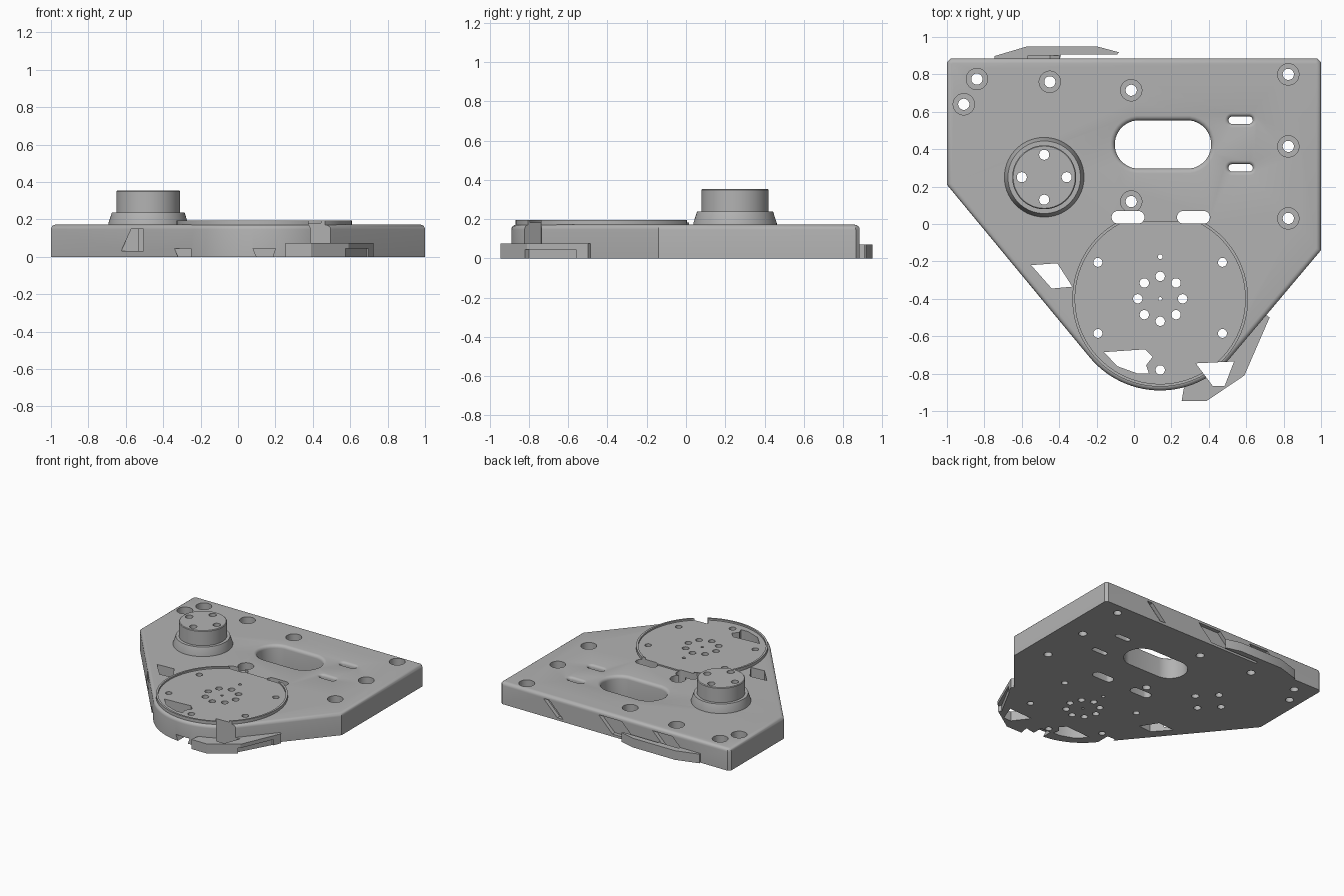
import bpy, bmesh, math
from mathutils import Vector

if "Cube" in bpy.data.objects:
    bpy.data.objects.remove(bpy.data.objects["Cube"])

grey = bpy.data.materials.new("grey plastic")
grey.diffuse_color = (0.45, 0.45, 0.45, 1)
grey.use_nodes = True
grey.node_tree.nodes["Principled BSDF"].inputs["Base Color"].default_value = grey.diffuse_color
scene_col = bpy.context.scene.collection
cutters = bpy.data.collections.new("cutters")
scene_col.children.link(cutters)
parts = []
DX, DY = 0.14, -0.40      # turntable centre
KX, KY = -0.48, 0.25      # knob centre
TOP = 0.172               # plate thickness


def loft(name, loops, cut=True, round_top=0):
    """Closed solid through a list of equal-length 3D loops."""
    bm = bmesh.new()
    rings = [[bm.verts.new(p) for p in loop] for loop in loops]
    n = len(rings[0])
    for a, b in zip(rings, rings[1:]):
        for i in range(n):
            j = (i + 1) % n
            bm.faces.new((a[i], a[j], b[j], b[i]))
    bm.faces.new(rings[0][::-1])
    lid = bm.faces.new(rings[-1])
    bmesh.ops.recalc_face_normals(bm, faces=bm.faces)
    if round_top:
        bmesh.ops.bevel(bm, geom=list(lid.edges), offset=round_top,
                        segments=4, profile=0.5, affect='EDGES')
    me = bpy.data.meshes.new(name)
    bm.to_mesh(me)
    bm.free()
    me.materials.append(grey)
    ob = bpy.data.objects.new(name, me)
    (cutters if cut else scene_col).objects.link(ob)
    ob.hide_render = cut
    if not cut:
        parts.append(ob)
    return ob


def stadium(cx, cy, r, half=0.0, seg=32):
    """Circle, or a long slot along x when half > 0."""
    pts = []
    for i in range(seg):
        a = 2 * math.pi * (i + 0.5) / seg
        pts.append((cx + r * math.cos(a) + math.copysign(half, math.cos(a)),
                    cy + r * math.sin(a)))
    return pts


def at(pts, z):
    return [(x, y, z) for x, y in pts]


def flat(name, pts, z0, z1, **kw):
    return loft(name, [at(pts, z0), at(pts, z1)], **kw)


def along_y(name, pts, y0, y1):
    return loft(name, [[(x, y, z) for x, z in pts] for y in (y0, y1)])


def hole(x, y, r, z0=-0.1, z1=0.5, seg=24):
    flat("hole", stadium(x, y, r, seg=seg), z0, z1)


def soft_slot(cx, cy, r, half, f):
    """Through slot with a rounded upper lip."""
    loops = [at(stadium(cx, cy, r, half), -0.1)]
    for i in range(5):
        a = math.pi / 2 * i / 4
        loops.append(at(stadium(cx, cy, r + f * (1 - math.cos(a)), half),
                        TOP - f + f * math.sin(a)))
    loops.append(at(stadium(cx, cy, r + f, half), 0.3))
    loft("slot", loops)


def tangent_angle(px, py, r, side):
    d = Vector((px - DX, py - DY))
    return math.atan2(d.y, d.x) + side * math.acos(r / d.length)


# base plate: straight sides running tangent into a round nose
R = 0.49
a0 = tangent_angle(-1, 0.21, R, 1) % (2 * math.pi)
a1 = tangent_angle(1, -0.14, R, -1) % (2 * math.pi)
outline = [(0.98, 0.885), (-0.98, 0.885), (-1, 0.865), (-1, 0.21)]
for i in range(29):
    a = a0 + (a1 - a0) * i / 28
    outline.append((DX + R * math.cos(a), DY + R * math.sin(a)))
outline += [(1, -0.14), (1, 0.865)]
flat("base_plate", outline, 0, TOP, cut=False, round_top=0.025)

# turntable disc with thin raised rim and a flat rear edge
disc = [(x, min(y, 0.015)) for x, y in stadium(DX, DY, 0.47, seg=72)]
flat("turntable_disc", disc, 0.15, 0.195, cut=False)
flat("disc_recess", stadium(DX, DY, 0.455, seg=72), 0.182, 0.25)

# stepped round knob
knob = [(0.213, 0.15), (0.213, 0.18), (0.194, 0.238), (0.171, 0.238),
        (0.171, 0.35), (0.166, 0.355)]
loft("knob", [at(stadium(KX, KY, r, seg=64), z) for r, z in knob], cut=False)

# outer front hook and rear blade
hook = [(0.255, -0.945), (0.39, -0.945), (0.59, -0.81), (0.725, -0.5),
        (0.69, -0.47), (0.45, -0.72), (0.28, -0.80)]
flat("front_hook", hook, 0, 0.075, cut=False)
blade = [(-0.745, 0.87), (-0.745, 0.898), (-0.57, 0.95), (-0.20, 0.95),
         (-0.08, 0.918), (-0.09, 0.907), (-0.39, 0.907), (-0.40, 0.87)]
flat("rear_blade", blade, 0, 0.072, cut=False)

# counterbored screw holes
for x, y in [(-0.84, 0.775), (-0.91, 0.64), (-0.45, 0.76), (-0.015, 0.715),
             (-0.015, 0.12), (0.825, 0.80), (0.825, 0.415), (0.825, 0.03)]:
    hole(x, y, 0.03)
    hole(x, y, 0.057, TOP - 0.06, 0.3, 32)

# knob holes and turntable hole pattern
for i in range(4):
    a = math.pi / 2 * i
    hole(KX + 0.12 * math.cos(a), KY + 0.12 * math.sin(a), 0.027)
for i in range(8):
    a = math.pi / 4 * i
    hole(DX + 0.12 * math.cos(a), DY + 0.12 * math.sin(a), 0.025)
for sx in (-1, 1):
    for y in (-0.205, -0.585):
        hole(DX + sx * 0.333, y, 0.024)
hole(DX, -0.78, 0.025)
hole(DX, -0.175, 0.013, seg=16)
hole(DX, DY, 0.01, seg=12)

# long openings
soft_slot(0.155, 0.425, 0.13, 0.128, 0.025)
for y in (0.555, 0.3):
    soft_slot(0.57, y, 0.02, 0.045, 0.02)
for x in (-0.032, 0.318):
    flat("slot", stadium(x, 0.036, 0.034, 0.054), -0.1, 0.5)

# angular openings through the plate
for pts in ([(-0.55, -0.22), (-0.41, -0.21), (-0.33, -0.335), (-0.44, -0.345)],
            [(-0.16, -0.685), (0.06, -0.67), (0.10, -0.71), (0.065, -0.755),
             (0.08, -0.80), (0.02, -0.80), (-0.09, -0.76)],
            [(0.33, -0.745), (0.535, -0.735), (0.485, -0.865), (0.42, -0.865)]):
    flat("angular_opening", pts, -0.1, 0.5)

# notches in the sides
along_y("notch", [(-0.625, 0.03), (-0.505, 0.03), (-0.505, 0.15), (-0.57, 0.15)],
        -0.6, -0.24)
along_y("notch", [(-0.34, 0.045), (-0.25, 0.045), (-0.25, -0.05), (-0.30, -0.05)],
        -0.9, -0.59)
along_y("notch", [(0.08, 0.045), (0.20, 0.045), (0.17, -0.05), (0.12, -0.05)],
        -1, -0.81)
for x, w in ((0.14, 0.2), (-0.33, 0.17), (0.62, 0.05)):
    along_y("notch", [(x, 0.14), (x - w, 0.14), (x - w - 0.12, 0.02),
                      (x - 0.12, 0.02)], 0.855, 0.9)
flat("hook_relief", [(0.60, -0.85), (0.74, -0.56), (0.69, -0.56), (0.56, -0.80)],
     -0.05, 0.045)

# cut every part, then drop the cutters
for ob in parts:
    mod = ob.modifiers.new("cut", 'BOOLEAN')
    mod.operation = 'DIFFERENCE'
    mod.solver = 'EXACT'
    mod.operand_type = 'COLLECTION'
    mod.collection = cutters
bpy.context.view_layer.update()
for ob in parts:
    bpy.ops.object.select_all(action='DESELECT')
    ob.select_set(True)
    bpy.context.view_layer.objects.active = ob
    bpy.ops.object.modifier_apply(modifier="cut")
    bpy.ops.object.shade_smooth_by_angle(angle=math.radians(30))
for ob in list(cutters.objects):
    bpy.data.objects.remove(ob)
bpy.data.collections.remove(cutters)
